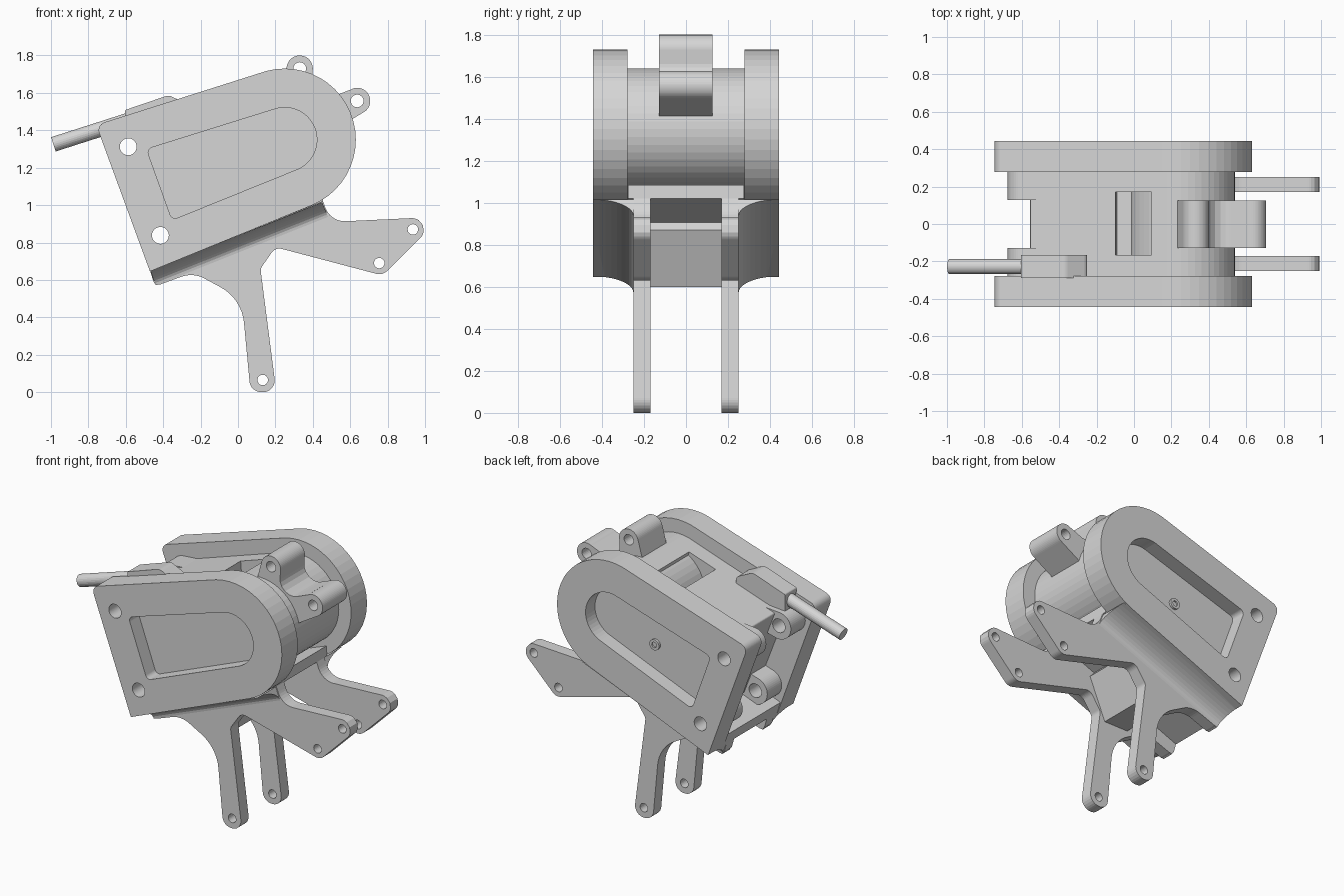
import bpy, bmesh, math
from mathutils import Vector

cube = bpy.data.objects.get("Cube")
if cube:
    bpy.data.objects.remove(cube, do_unlink=True)

grey = bpy.data.materials.new("light grey")
grey.use_nodes = True
grey.diffuse_color = (0.67, 0.67, 0.67, 1)
grey.node_tree.nodes["Principled BSDF"].inputs["Base Color"].default_value = grey.diffuse_color


def circle(x, z, r, n=48):
    return [(x + r * math.cos(2 * math.pi * i / n), z + r * math.sin(2 * math.pi * i / n))
            for i in range(n)]


def hull(*circles):
    """Outline of a belt stretched around circles given as (x, z, radius)."""
    pts = sorted({p for c in circles for p in circle(*c)})

    def chain(seq):
        out = []
        for p in seq:
            while len(out) > 1 and ((out[-1][0] - out[-2][0]) * (p[1] - out[-2][1])
                                    - (out[-1][1] - out[-2][1]) * (p[0] - out[-2][0])) <= 1e-9:
                out.pop()
            out.append(p)
        return out[:-1]
    return chain(pts) + chain(pts[::-1])


def rounded(corners, steps=8):
    """Polygon of (x, z, radius) corners with each corner filleted."""
    out = []
    for i, (x, z, r) in enumerate(corners):
        p = Vector((x, z))
        a = (Vector(corners[i - 1][:2]) - p).normalized()
        b = (Vector(corners[(i + 1) % len(corners)][:2]) - p).normalized()
        if r == 0:
            out.append((x, z))
            continue
        half = a.angle(b) / 2
        mid = p + (a + b).normalized() * (r / math.sin(half))
        start = p + a * (r / math.tan(half)) - mid
        end = p + b * (r / math.tan(half)) - mid
        for k in range(steps + 1):
            d = start.lerp(end, k / steps).normalized() * r
            out.append(tuple(mid + d))
    return out


def solid(name, ring, sweep):
    """Extrude a closed ring of 3D points along a vector."""
    bm = bmesh.new()
    face = bm.faces.new([bm.verts.new(p) for p in ring])
    top = bmesh.ops.extrude_face_region(bm, geom=[face])
    bmesh.ops.translate(bm, vec=sweep, verts=[g for g in top["geom"]
                                              if isinstance(g, bmesh.types.BMVert)])
    bmesh.ops.recalc_face_normals(bm, faces=bm.faces)
    mesh = bpy.data.meshes.new(name)
    bm.to_mesh(mesh)
    bm.free()
    mesh.materials.append(grey)
    ob = bpy.data.objects.new(name, mesh)
    bpy.context.collection.objects.link(ob)
    return ob


def prism(name, outline, y0, y1):
    return solid(name, [(x, y0, z) for x, z in outline], (0, y1 - y0, 0))


def cut(ob, outline, y0, y1):
    cutter = prism("cutter", outline, y0, y1)
    cutter.hide_render = True
    mod = ob.modifiers.new("cut", "BOOLEAN")
    mod.operation = "DIFFERENCE"
    mod.solver = "EXACT"
    mod.object = cutter
    bpy.context.view_layer.objects.active = ob
    bpy.ops.object.modifier_apply(modifier=mod.name)
    bpy.data.objects.remove(cutter, do_unlink=True)


HUB = (0.25, 1.35)
BOLTS = [(-0.587, 1.312), (-0.415, 0.838)]
LUG_ROOTS = [(-0.49, 1.328, 0.08), (-0.27, 0.89, 0.08)]

# Shared outlines
plate = hull((*HUB, 0.38), (-0.70, 1.40, 0.045), (-0.468, 0.652, 0.005))
pocket = hull((*HUB, 0.172), (-0.45, 1.28, 0.03), (-0.335, 0.96, 0.03))
arm = rounded([
    (0.455, 1.02, 0), (0.495, 0.91, 0.11), (1.09, 0.938, 0.062), (0.773, 0.624, 0.06),
    (0.20, 0.775, 0.05), (0.12, 0.66, 0.04), (0.205, 0, 0.063), (0.067, 0, 0.063),
    (0.02, 0.50, 0.24), (-0.24, 0.64, 0.15), (-0.445, 0.565, 0.03), (-0.47, 0.65, 0)])

# Saddle frame: a cove section swept along the lower plate edge
along = Vector((0.93, 0, 0.37)).normalized()
down = Vector((along.z, 0, -along.x))
origin = Vector((-0.47, 0, 0.65))
cove = [(0.443 - 0.193 * math.sin(t), 0.085 - 0.085 * math.cos(t))
        for t in [math.pi / 2 * i / 10 for i in range(11)]] + [(0.17, 0.085), (0.17, 0)]

# Side plates, bolt lugs, arms and saddle coves on both sides
for side, s in (("front", -1), ("back", 1)):
    p = prism(side + "_side_plate", plate, s * 0.278, s * 0.443)
    cut(p, pocket, s * 0.345, s * 0.5)
    for b in BOLTS:
        cut(p, circle(*b, 0.045), s * 0.2, s * 0.5)
    for level, b, root in zip(("upper", "lower"), BOLTS, LUG_ROOTS):
        lug = prism(f"{side}_{level}_bolt_lug", hull((*b, 0.088), root), s * 0.128, s * 0.279)
        cut(lug, circle(*b, 0.045), s * 0.1, s * 0.3)
    a = prism(side + "_bracket_arm", arm, s * 0.17, s * 0.25)
    for hole in ((0.132, 0.065), (0.935, 0.87), (0.755, 0.69)):
        cut(a, circle(*hole, 0.028, 24), s * 0.1, s * 0.3)
    solid(side + "_saddle_cove", [origin + down * d + Vector((0, s * y, 0)) for y, d in cove],
          along * 0.99)

# Saddle bridge between the plates, and the web block joining the two arms
prism("saddle_bridge", [(-0.47, 0.65), (0.455, 1.02), (0.45, 1.085), (-0.495, 0.725)],
      -0.277, 0.277)
prism("bracket_web", [(-0.15, 0.80), (-0.09, 0.60), (0.085, 0.60), (0.20, 0.87), (0.16, 0.915)],
      -0.171, 0.171)

# Central housing with an open window over the drum
body = prism("housing", hull((*HUB, 0.29), (-0.545, 1.38, 0.01), (-0.325, 0.81, 0.01)),
             -0.279, 0.279)
cut(body, [(-0.09, 1.42), (0.12, 1.45), (0.08, 1.68), (-0.11, 1.66)], -0.165, 0.17)
prism("inner_drum", circle(*HUB, 0.277), -0.2, 0.2)

# Hub ears with a hollow fillet between them
for name, tip, root in (("top_ear", (0.33, 1.73), (0.305, 1.58, 0.085)),
                        ("side_ear", (0.637, 1.557), (0.49, 1.475, 0.075))):
    ear = prism(name, hull((*tip, 0.07), root), -0.128, 0.125)
    cut(ear, circle(*tip, 0.034, 24), -0.2, 0.2)
prism("ear_fillet", rounded([(0.398, 1.71, 0), (0.385, 1.53, 0.09), (0.60, 1.617, 0),
                             (0.50, 1.47, 0), (0.30, 1.58, 0)]), -0.128, 0.125)

# Cable and its connector
prism("cable_connector", rounded([
    (-0.605, 1.37, 0), (-0.605, 1.508, 0.01), (-0.37, 1.588, 0.05), (-0.25, 1.53, 0.03),
    (-0.25, 1.45, 0)]), -0.288, -0.165)
start, end = Vector((-0.987, -0.228, 1.325)), Vector((-0.56, -0.228, 1.462))
axis = (end - start).normalized()
up = axis.cross(Vector((0, 1, 0)))
solid("cable", [start + up * a + Vector((0, b, 0)) for a, b in circle(0, 0, 0.04, 24)], end - start)

# Screw in the back pocket
screw = prism("pocket_screw", circle(-0.02, 1.22, 0.035, 24), 0.34, 0.36)
cut(screw, circle(-0.02, 1.22, 0.018, 24), 0.35, 0.4)
